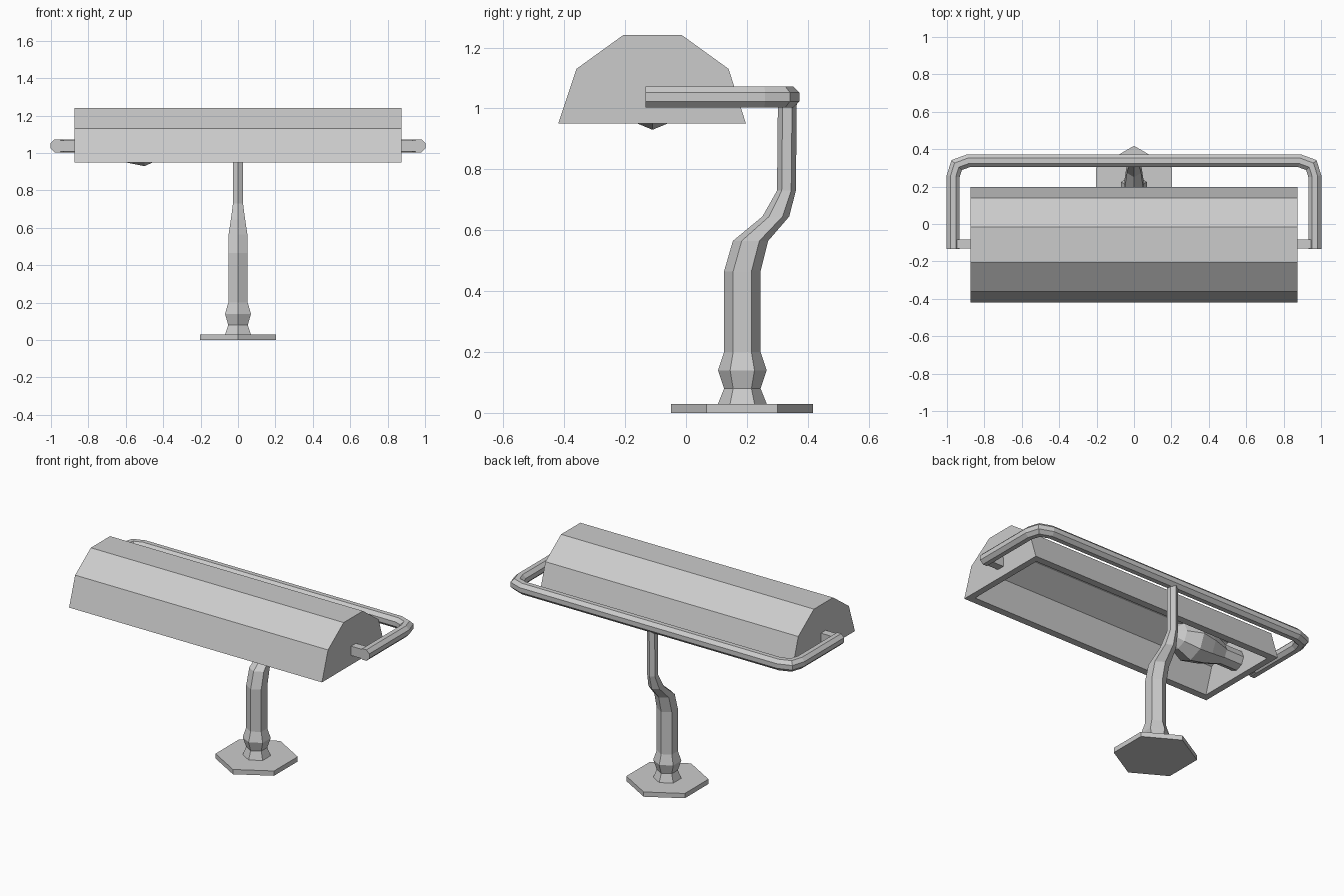
import bpy, bmesh
from math import cos, sin, pi
from mathutils import Vector

if "Cube" in bpy.data.objects:
    bpy.data.objects.remove(bpy.data.objects["Cube"])


def finish(name, bm):
    bmesh.ops.recalc_face_normals(bm, faces=bm.faces)
    me = bpy.data.meshes.new(name)
    bm.to_mesh(me)
    bm.free()
    ob = bpy.data.objects.new(name, me)
    bpy.context.collection.objects.link(ob)
    return ob


def skin(name, rings):
    """Bridge rings of points and cap both ends."""
    bm = bmesh.new()
    loops = [[bm.verts.new(p) for p in r] for r in rings]
    for a, b in zip(loops, loops[1:]):
        for i in range(len(a)):
            j = (i + 1) % len(a)
            bm.faces.new((a[i], a[j], b[j], b[i]))
    bm.faces.new(loops[0])
    bm.faces.new(loops[-1])
    return finish(name, bm)


def hex_ring(y, z, r):
    return [(r * sin(k * pi / 3), y + r * cos(k * pi / 3), z) for k in range(6)]


# Hexagonal base plate and bent stem: (y, z, radius)
skin("base_plate", [hex_ring(0.184, z, 0.234) for z in (0, 0.03)])
stem = [(0.185, 0.02, 0.084), (0.185, 0.08, 0.06), (0.185, 0.14, 0.08),
        (0.185, 0.20, 0.06), (0.185, 0.465, 0.06), (0.212, 0.565, 0.058),
        (0.295, 0.645, 0.044), (0.33, 0.73, 0.031), (0.333, 1.03, 0.031)]
skin("stem", [hex_ring(*s) for s in stem])

# U-shaped octagonal carrying frame, mitred along its path
half = [(0.967, -0.133), (0.967, 0.255), (0.948, 0.315), (0.885, 0.338)]
path = [Vector((x, y, 0)) for x, y in half]
path += [Vector((-p.x, p.y, 0)) for p in reversed(path)]
up = Vector((0, 0, 1))
R = 0.0345 / cos(pi / 8)
rings = []
for i, p in enumerate(path):
    d0 = (p - path[i - 1]).normalized() if i else None
    d1 = (path[i + 1] - p).normalized() if i < len(path) - 1 else d0
    d0 = d0 or d1
    n0, n1 = d0.cross(up), d1.cross(up)
    side = (n0 + n1).normalized()
    side /= side.dot(n0)
    rings.append([p + up * (1.038 + R * sin(a)) + side * R * cos(a)
                  for a in [(k + 0.5) * pi / 4 for k in range(8)]])
skin("carrying_frame", rings)

# Pivot stubs joining the frame to the shade
for s, label in ((-1, "left"), (1, "right")):
    skin("pivot_stub_" + label,
         [[(s * x, y, z) for y, z in ((-0.131, 1.008), (-0.083, 1.008),
                                      (-0.083, 1.066), (-0.131, 1.066))]
          for x in (0.855, 0.955)])

# Hollow shade: outer and inner shells joined by a bottom rim
outer = [(-0.42, 0.95), (-0.36, 1.13), (-0.205, 1.242),
         (-0.015, 1.242), (0.14, 1.13), (0.197, 0.95)]
inner = [(-0.375, 0.95), (-0.325, 1.108), (-0.192, 1.2),
         (-0.028, 1.2), (0.105, 1.108), (0.152, 0.95)]
bm = bmesh.new()
corners = []
for prof, hx in ((outer, 0.875), (inner, 0.835)):
    a, b = [[bm.verts.new((x, y, z)) for y, z in prof] for x in (-hx, hx)]
    for i in range(5):
        bm.faces.new((a[i], a[i + 1], b[i + 1], b[i]))
    bm.faces.new(a)
    bm.faces.new(b)
    corners.append((a[0], a[-1], b[-1], b[0]))
o, n = corners
for i in range(4):
    j = (i + 1) % 4
    bm.faces.new((o[i], o[j], n[j], n[i]))
finish("shade", bm)


# Bulb and socket lying along x: (x, radius)
def lathe_x(name, profile, sides=8):
    skin(name, [[(x, -0.11 + r * sin(k * 2 * pi / sides),
                  1.05 + r * cos(k * 2 * pi / sides)) for k in range(sides)]
                for x, r in profile])


lathe_x("socket", [(-0.85, 0.06), (-0.69, 0.06)])
lathe_x("bulb", [(-0.71, 0.065), (-0.60, 0.10), (-0.50, 0.12),
                 (-0.41, 0.08), (-0.37, 0.04)])
